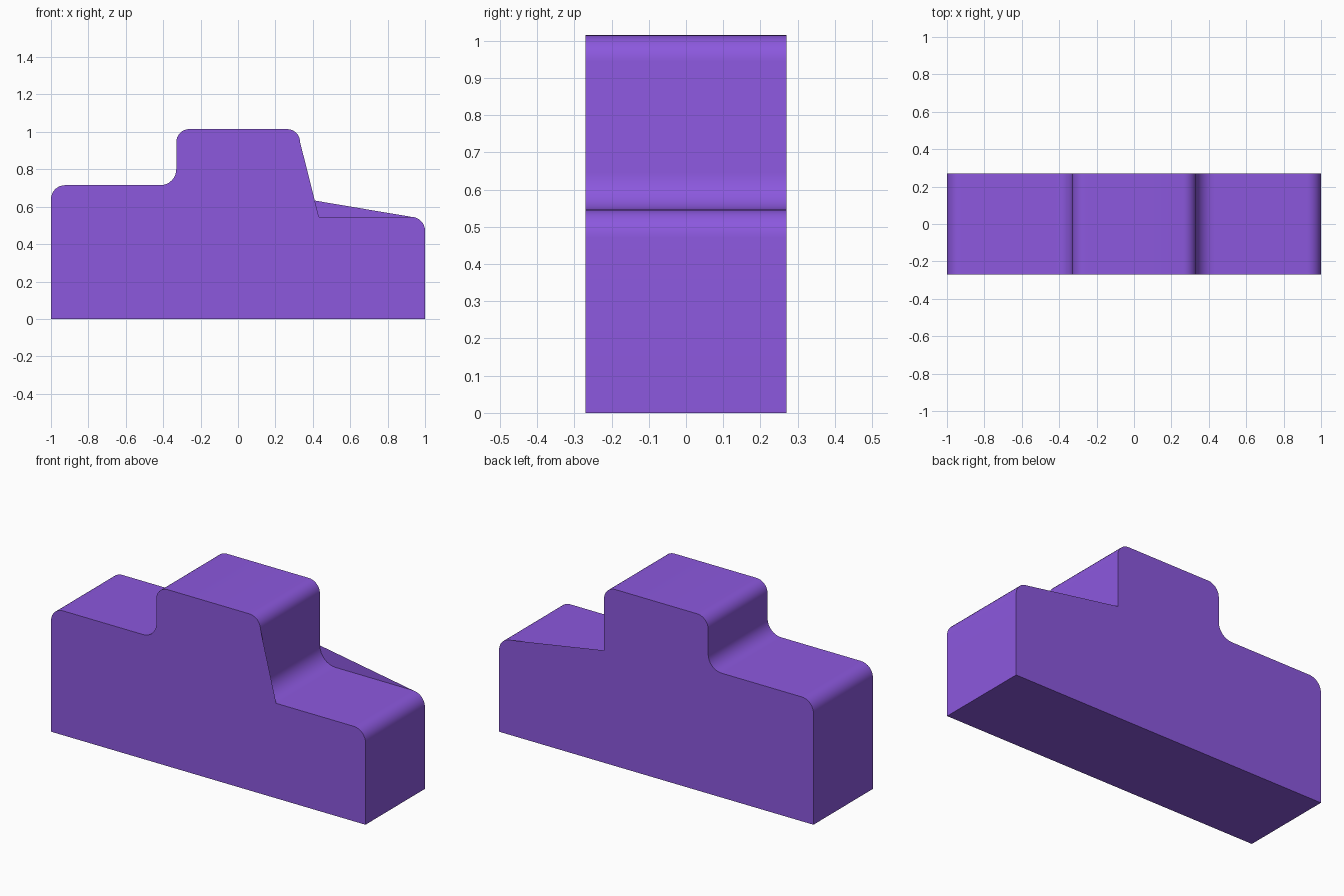
import bpy, bmesh, math

if "Cube" in bpy.data.objects:
    bpy.data.objects.remove(bpy.data.objects["Cube"])

HALF_DEPTH = 0.27
STEPS = 8

# One flat purple
purple = bpy.data.materials.new("purple")
purple.diffuse_color = (0.262, 0.098, 0.73, 1.0)
purple.use_nodes = True
purple.node_tree.nodes["Principled BSDF"].inputs["Base Color"].default_value = purple.diffuse_color


def arc(cx, cz, r, start, end):
    """Quarter round as a list of (x, z) points, angles in degrees."""
    pts = []
    for i in range(STEPS + 1):
        a = math.radians(start + (end - start) * i / STEPS)
        pts.append((cx + r * math.cos(a), cz + r * math.sin(a)))
    return pts


# Profile pieces, clockwise from the lower left
base_left = [(-1.0, 0.0)]
rear_corner = arc(-0.925, 0.64, 0.075, 180, 90)
rear_fillet = arc(-0.415, 0.8, 0.085, 270, 360)
roof_left = arc(-0.26, 0.945, 0.07, 180, 90)
roof_right = arc(0.262, 0.945, 0.07, 90, 0)
nose_fillet = arc(0.432, 0.646, 0.1, 180, 270)
nose_corner = arc(0.925, 0.471, 0.075, 90, 0)
base_right = [(1.0, 0.0)]

before = base_left + rear_corner + rear_fillet + roof_left + roof_right
after = nose_corner + base_right
profile = before + nose_fillet + after

bm = bmesh.new()
front = [bm.verts.new((x, -HALF_DEPTH, z)) for x, z in profile]
back = [bm.verts.new((x, HALF_DEPTH, z)) for x, z in profile]

# Outer skin swept across the depth
n = len(profile)
for i in range(n):
    j = (i + 1) % n
    bm.faces.new((front[i], back[i], back[j], front[j]))

# Side walls: each cuts straight across the nose fillet, so a thin web
# stands above the deck (steep at the front, shallow at the back)
first, last = len(before), len(before) + STEPS
bm.faces.new(list(reversed(front[:first] + front[last:])))
bm.faces.new(back[:first + 1] + back[last + 1:])

# Orient every face outwards
for f in bm.faces:
    f.normal_update()
    c = f.calc_center_median()
    if len(f.verts) > 4:
        if f.normal.y * c.y < 0:
            f.normal_flip()
bottom = [f for f in bm.faces if len(f.verts) == 4
          and all(v.co.z < 1e-6 for v in f.verts)][0]
if bottom.normal.z > 0:
    for f in bm.faces:
        if len(f.verts) == 4:
            f.normal_flip()

mesh = bpy.data.meshes.new("stepped_body")
bm.to_mesh(mesh)
bm.free()
mesh.materials.append(purple)
body = bpy.data.objects.new("stepped_body", mesh)
bpy.context.collection.objects.link(body)

# Smooth rounds, sharp side edges
bpy.context.view_layer.objects.active = body
body.select_set(True)
bpy.ops.object.shade_smooth_by_angle(angle=math.radians(30))
